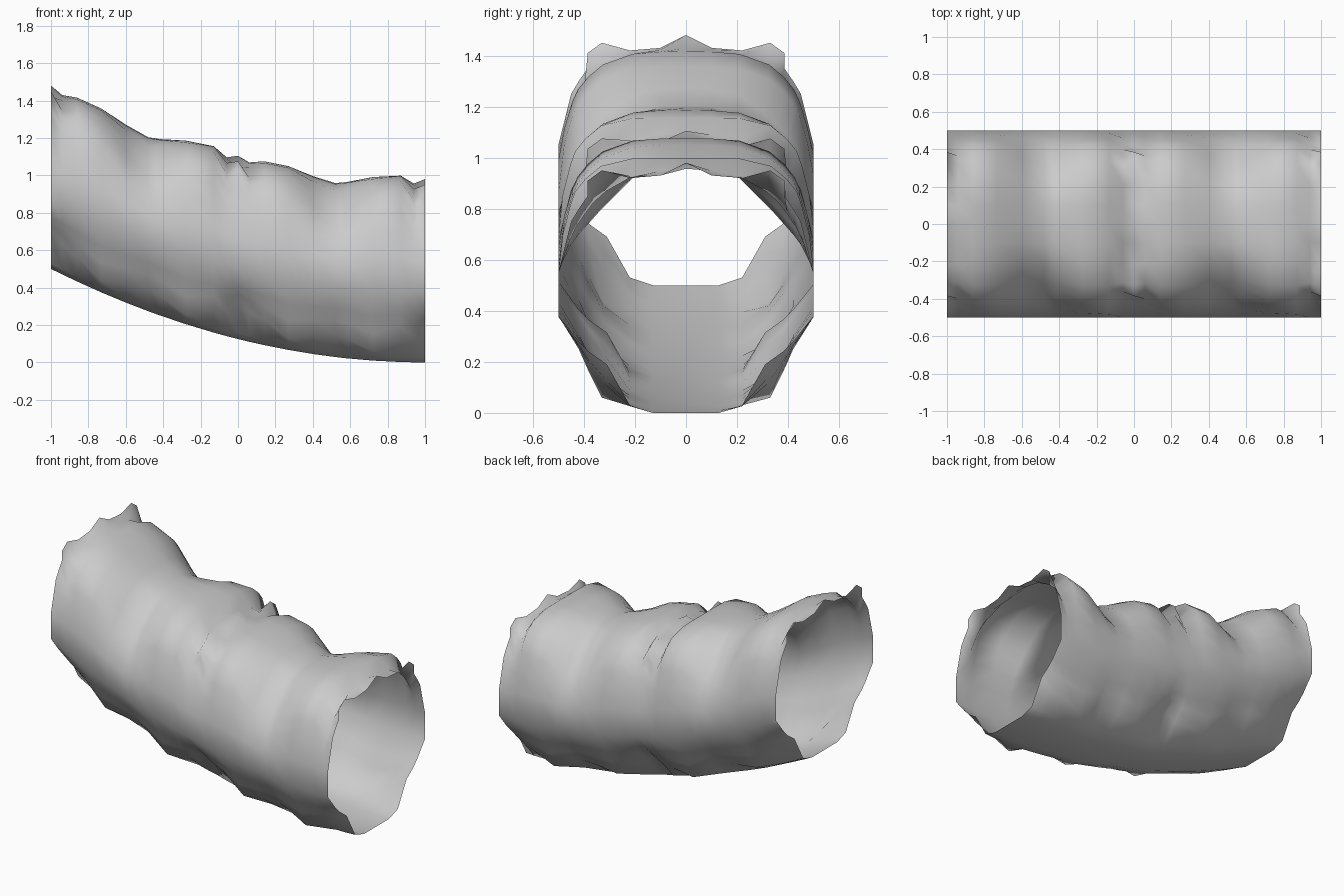
import bpy, bmesh

if "Cube" in bpy.data.objects:
    bpy.data.objects.remove(bpy.data.objects["Cube"])

# Half cross-sections as (y, height): floor variants, then ceiling variants
FLOOR_BOX = [(0, 0), (.13, 0), (.22, .02), (.33, .05), (.38, .15), (.42, .24), (.5, .37)]
FLOOR_CUT = [(0, 0), (.13, 0), (.22, .03), (.31, .19), (.38, .24), (.42, .28), (.5, .38)]
ROOF_RAG = [(.5, .55), (.45, .75), (.42, .80), (.385, .85), (.385, .91), (.33, .95),
            (.22, .92), (.1, .93), (0, .98)]
ROOF_ROUND = [(.5, .56), (.48, .69), (.45, .80), (.43, .85), (.39, .90), (.33, .95),
              (.21, .985), (.1, .99), (0, .99)]
ROOF_CUT = [(.5, .53), (.45, .63), (.42, .67), (.38, .715), (.34, .76), (.30, .80),
            (.21, .89), (.1, .925), (0, .93)]

# Stations of one repeating tile: offset, floor cut, ragged roof, cut roof
STATIONS = [(0, 1, 1, 0), (.06, .75, .1, .5), (.14, .6, 0, .12), (.27, .1, 0, .12),
            (.40, .35, 0, .65), (.52, .5, 0, 1), (.58, .4, 0, .8), (.72, 0, 0, .15),
            (.87, .45, 0, -.1), (.94, .6, .1, .55)]


def mix(weighted):
    """Weighted blend of matching profiles."""
    n = len(weighted[0][1])
    return [tuple(sum(w * p[i][k] for w, p in weighted) for k in (0, 1)) for i in range(n)]


def ring(x, floor_cut, rag, cut):
    """Full mirrored section, lifted along the curved slope."""
    half = mix([(1 - floor_cut, FLOOR_BOX), (floor_cut, FLOOR_CUT)])
    half += mix([(rag, ROOF_RAG), (cut, ROOF_CUT), (1 - rag - cut, ROOF_ROUND)])
    full = half + [(-y, z) for y, z in half[-2:0:-1]]
    lift = .125 * (1 - x) ** 2
    return [(x, y, z + lift) for y, z in full]


# Sloping cave tunnel: two tiles of rings skinned into an open tube
bm = bmesh.new()
stations = [(t - 1 + s[0], *s[1:]) for t in (0, 1) for s in STATIONS] + [(1, *STATIONS[0][1:])]
rings = [[bm.verts.new(p) for p in ring(*s)] for s in stations]
for a, b in zip(rings, rings[1:]):
    for i in range(len(a)):
        j = (i + 1) % len(a)
        bm.faces.new((a[i], a[j], b[j], b[i]))
bmesh.ops.recalc_face_normals(bm, faces=bm.faces)
for f in bm.faces:
    f.smooth = True
mesh = bpy.data.meshes.new("tunnel")
bm.to_mesh(mesh)
bm.free()
tunnel = bpy.data.objects.new("tunnel", mesh)
bpy.context.collection.objects.link(tunnel)
